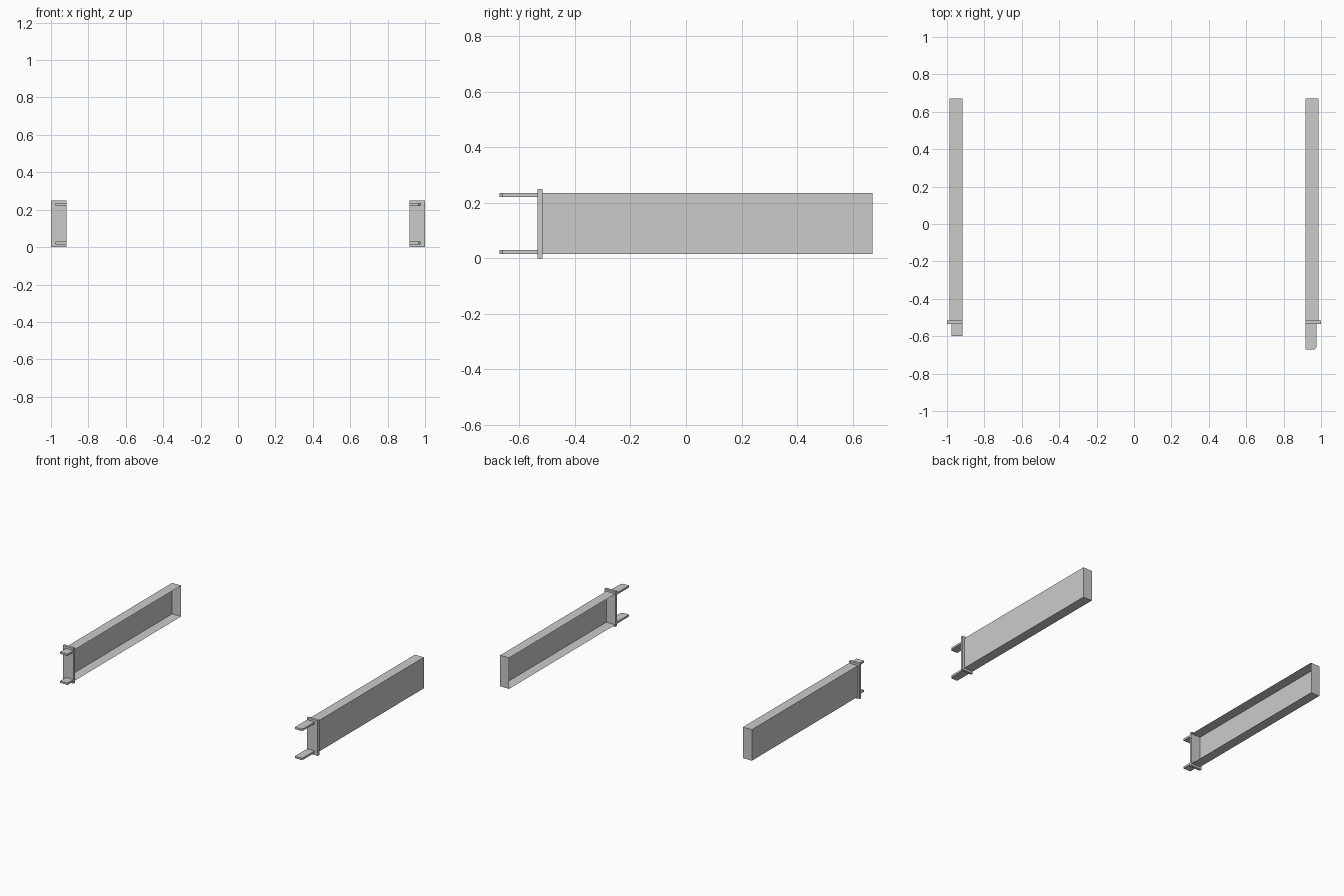
import bpy, bmesh

if "Cube" in bpy.data.objects:
    bpy.data.objects.remove(bpy.data.objects["Cube"])

steel = bpy.data.materials.new("light_grey_steel")
steel.diffuse_color = (0.6, 0.6, 0.59, 1)
steel.use_nodes = True
steel.node_tree.nodes["Principled BSDF"].inputs["Base Color"].default_value = steel.diffuse_color


def finish(name, bm):
    bmesh.ops.recalc_face_normals(bm, faces=bm.faces)
    mesh = bpy.data.meshes.new(name)
    bm.to_mesh(mesh)
    bm.free()
    mesh.materials.append(steel)
    obj = bpy.data.objects.new(name, mesh)
    bpy.context.collection.objects.link(obj)


def box(x, y, z):
    bm = bmesh.new()
    bmesh.ops.create_cube(bm, size=1)
    for v in bm.verts:
        v.co = [(a + b) / 2 + c * (b - a) for c, (a, b) in zip(v.co, (x, y, z))]
    return bm


for side, s in (("left", -1), ("right", 1)):
    def span(a, b):
        return tuple(sorted((s * a, s * b)))

    # Sheet-metal rail, open towards the middle
    bm = box(span(0.917, 0.987), (-0.517, 0.672), (0.015, 0.235))
    bm.normal_update()
    inner = [f for f in bm.faces if f.normal.x * s < -0.9]
    bmesh.ops.delete(bm, geom=inner, context='FACES_ONLY')
    finish(side + "_rail", bm)

    # End plate closing the front of the rail
    finish(side + "_end_plate",
           box(span(0.917, 1.0), (-0.535, -0.517), (0, 0.25)))

    # Pair of mounting tabs; the right ones are longer with a clipped corner
    tip = -0.672 if s > 0 else -0.60
    for level, z in (("lower", (0.015, 0.029)), ("upper", (0.221, 0.235))):
        bm = box(span(0.917, 0.975), (tip, -0.535), z)
        if s > 0:
            corner = [e for e in bm.edges
                      if all(v.co.x > 0.97 and v.co.y < tip + 0.01 for v in e.verts)]
            bmesh.ops.bevel(bm, geom=corner, offset=0.011, segments=1,
                            affect='EDGES')
        finish(f"{side}_{level}_tab", bm)
